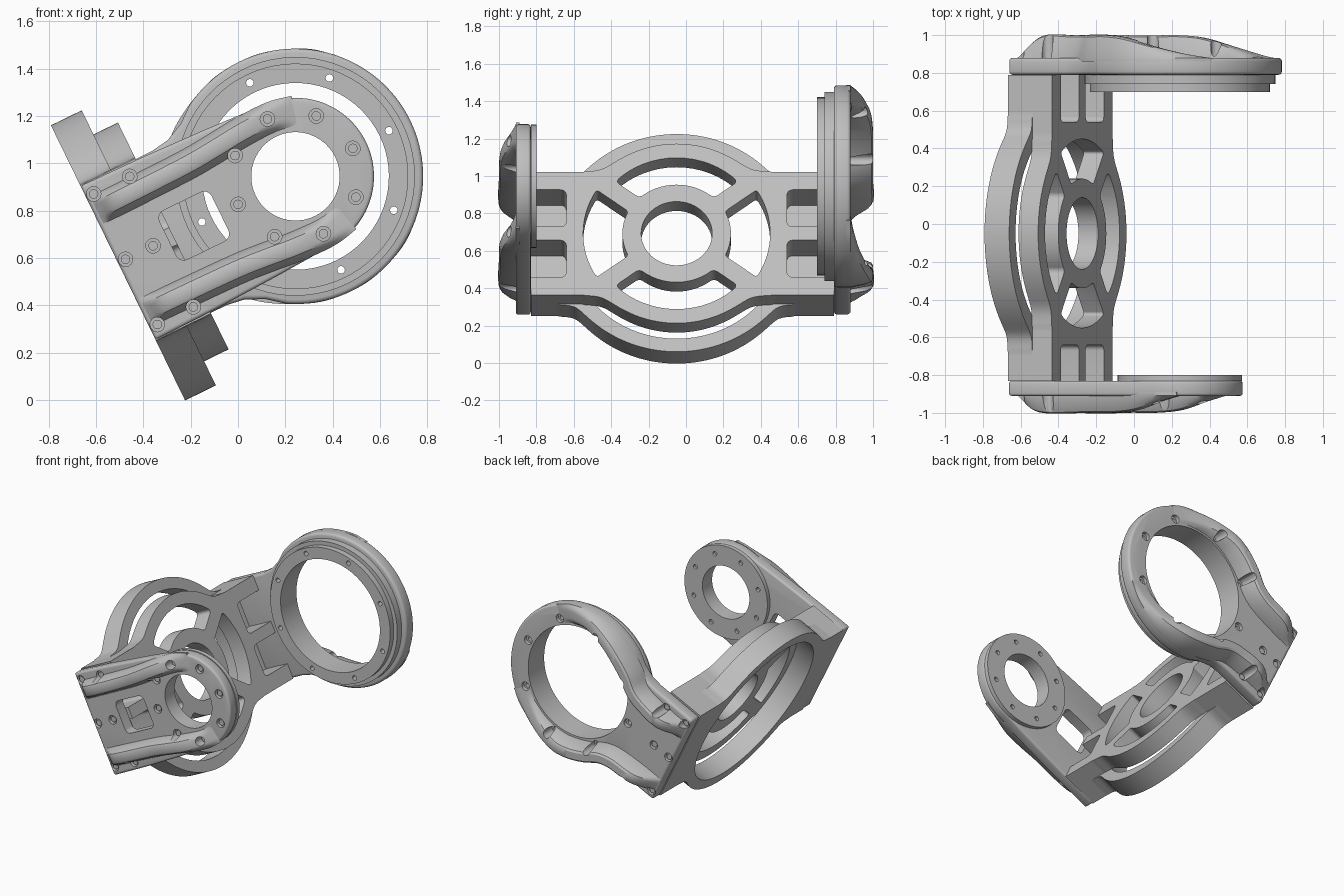
import bpy, bmesh
from math import sin, cos, asin, sqrt, radians, pi
from mathutils import Matrix, Vector

if "Cube" in bpy.data.objects:
    bpy.data.objects.remove(bpy.data.objects["Cube"])

# Local frame: X runs from the base to the bearing rings, whose axis is the origin
TILT = Matrix.Translation((0.243, 0, 0.945)) @ Matrix.Rotation(radians(-26), 4, 'Y')
BASE_Y = -0.05
BACK, STEP, FACE = -0.835, -0.69, -0.575

metal = bpy.data.materials.new("grey_metal")
metal.use_nodes = True
metal.diffuse_color = (0.52, 0.52, 0.52, 1)
metal.node_tree.nodes["Principled BSDF"].inputs["Base Color"].default_value = (0.52, 0.52, 0.52, 1)
parts = []


def add_prism(bm, pts, lo, hi, axis, rounding=0):
    """Extrude a 2D outline along local X or Y."""
    def place(p, h):
        return Vector((h, p[0], p[1])) if axis == 'X' else Vector((p[0], h, p[1]))
    a = [bm.verts.new(place(p, lo)) for p in pts]
    b = [bm.verts.new(place(p, hi)) for p in pts]
    n = len(pts)
    faces = [bm.faces.new(a), bm.faces.new(b[::-1])]
    faces += [bm.faces.new((a[i], b[i], b[(i + 1) % n], a[(i + 1) % n])) for i in range(n)]
    bmesh.ops.recalc_face_normals(bm, faces=faces)
    if rounding:
        edges = [bm.edges.get((a[i], b[i])) for i in range(n)]
        edges = [e for e in edges if e.calc_face_angle() > 0.7]
        bmesh.ops.bevel(bm, geom=edges, offset=rounding, segments=5,
                        profile=0.5, affect='EDGES', clamp_overlap=True)


def new_object(name, bm):
    mesh = bpy.data.meshes.new(name)
    bm.to_mesh(mesh)
    bm.free()
    mesh.materials.append(metal)
    obj = bpy.data.objects.new(name, mesh)
    obj.matrix_world = TILT
    bpy.context.collection.objects.link(obj)
    return obj


def bake(obj):
    bpy.context.view_layer.update()
    graph = bpy.context.evaluated_depsgraph_get()
    mesh = bpy.data.meshes.new_from_object(obj.evaluated_get(graph))
    obj.modifiers.clear()
    obj.data = mesh


def solid(name, prisms, bevel=0):
    bm = bmesh.new()
    for p in prisms:
        add_prism(bm, *p)
    obj = new_object(name, bm)
    if bevel:
        mod = obj.modifiers.new("soft_edges", 'BEVEL')
        mod.width, mod.segments, mod.angle_limit = bevel, 3, 1.0
        bake(obj)
    parts.append(obj)
    return obj


def cut(obj, prisms):
    bm = bmesh.new()
    for p in prisms:
        add_prism(bm, *p)
    cutter = new_object("cutter", bm)
    cutter.hide_render = True
    mod = obj.modifiers.new("cut", 'BOOLEAN')
    mod.operation, mod.solver, mod.object = 'DIFFERENCE', 'EXACT', cutter
    bake(obj)
    bpy.data.objects.remove(cutter)


def circle(x, y, r, n=24):
    return [(x + r * cos(2 * pi * i / n), y + r * sin(2 * pi * i / n)) for i in range(n)]


def rect(x0, x1, y0, y1):
    return [(x0, y0), (x1, y0), (x1, y1), (x0, y1)]


def base_outline(r, half=0.365, k=0.05):
    """Rectangular base blended into a round flange."""
    y0, y1, n = -0.83, 0.79, 100
    top = []
    for i in range(n + 1):
        y = y0 + (y1 - y0) * i / n
        c = sqrt(max(r * r - (y - BASE_Y) ** 2, 0))
        d = c - half
        v = half if d < -0.2 else (c + half + sqrt(d * d + k * k)) / 2
        top.append((y, v))
    return top + [(y, -v) for y, v in reversed(top)]


def arm_outline(neck, r, start):
    """Neck points followed by an arc round the bearing, mirrored."""
    n = 40
    half = neck + [(r * cos(radians(start * (1 - i / n))), r * sin(radians(start * (1 - i / n))))
                   for i in range(n)]
    return half + [(r, 0)] + [(u, -v) for u, v in reversed(half)]


def sector(mid, spread, r0, r1, spoke=0.05, n=16):
    """Opening between two straight spokes."""
    pts = []
    for r, s in ((r1, 1), (r0, -1)):
        lim = radians(spread) - asin(spoke / r)
        for i in range(n + 1):
            t = radians(mid) + s * lim * (2 * i / n - 1)
            pts.append((BASE_Y + r * cos(t), r * sin(t)))
    return pts


def spline(path, steps=6):
    """Smooth curve through the path points."""
    p = [Vector(q) for q in path]
    p = [2 * p[0] - p[1]] + p + [2 * p[-1] - p[-2]]
    out = []
    for a, b, c, d in zip(p, p[1:], p[2:], p[3:]):
        for i in range(steps):
            t = i / steps
            out.append(0.5 * (2 * b + (c - a) * t + (2 * a - 5 * b + 4 * c - d) * t * t
                              + (3 * b - a - 3 * c + d) * t ** 3))
    return out + [p[-2]]


def rib(name, path, y, side, mirror, wide=0.07):
    """Raised rib following (x, z, height) points on an arm."""
    bm, rows = bmesh.new(), []
    pts = spline(path)
    section = [(-1, -0.02, 0), (-1, 0, 0), (-0.75, 0, 0.65), (-0.55, 0, 0.93), (-0.35, 0, 1)]
    section += [(-a, b, c) for a, b, c in reversed(section)]
    for i, p in enumerate(pts):
        d = pts[min(i + 1, len(pts) - 1)] - pts[max(i - 1, 0)]
        n = Vector((-d.y, d.x)).normalized()
        h = max(p.z, 0)
        rows.append([bm.verts.new((p.x + n.x * a * wide, y + side * (b + c * h - 0.001),
                                   mirror * (p.y + n.y * a * wide))) for a, b, c in section])
    m = len(section)
    for r, q in zip(rows, rows[1:]):
        for j in range(m):
            bm.faces.new((r[j], r[(j + 1) % m], q[(j + 1) % m], q[j]))
    bm.faces.new(rows[0])
    bm.faces.new(rows[-1][::-1])
    bmesh.ops.recalc_face_normals(bm, faces=bm.faces)
    obj = new_object(name, bm)
    parts.append(obj)
    return obj


# Base: hollow round flange at the back, spoked web in front
pockets = [(rect(y0, y1, z0, z0 + 0.22), -0.765, -0.4, 'X', 0.03)
           for y0, y1 in ((-0.95, -0.64), (0.54, 0.95)) for z0 in (-0.26, 0.04)]
flange = solid("base_flange", [(base_outline(0.645), BACK, STEP, 'X')])
cut(flange, [(circle(BASE_Y, 0, 0.57, 72), -0.95, -0.5, 'X')])
cut(flange, pockets)

web = solid("base_web", [(base_outline(0.53), STEP, FACE, 'X')])
holes = [(circle(BASE_Y, 0, 0.19, 48), -0.9, -0.4, 'X')]
for mid, spread, outer in ((0, 37, 0.5), (180, 37, 0.5), (90, 53, 0.45), (270, 53, 0.45)):
    holes.append((sector(mid, spread, 0.29, outer), -0.9, -0.4, 'X', 0.025))
cut(web, holes)
cut(web, pockets)

# Arms: plate, bearing rings, edge ribs and screws
mount_screws = [(-0.8, 0), (-0.67, 0)] + [(u, s * 0.307) for u in (-0.8, -0.63) for s in (1, -1)]


def ring_spots(r):
    return [(r * cos(k * pi / 4), r * sin(k * pi / 4)) for k in range(8)]


def bore(spots, r, lo, hi):
    return [(circle(u, v, r, 16), lo, hi, 'Y') for u, v in spots]


# Small front arm
small_neck = [(BACK, 0.362), (-0.55, 0.357), (-0.25, 0.345)]
small_arm = solid("small_arm", [(arm_outline(small_neck, 0.332, 92), -0.91, -0.83, 'Y')], 0.014)
cut(small_arm, [(circle(0, 0, 0.187, 48), -1.1, -0.7, 'Y'),
                (rect(-0.6, -0.355, -0.115, 0.115), -1.1, -0.7, 'Y', 0.035)])
small_pad = solid("small_bearing_pad", [(circle(0, 0, 0.33, 64), -0.83, -0.80, 'Y')])
cut(small_pad, [(circle(0, 0, 0.187, 48), -1.1, -0.7, 'Y')])
cut(small_pad, bore(ring_spots(0.27), 0.016, -0.82, -0.7))
small_path = [(-0.82, 0.24, 0), (-0.7, 0.24, 0.088), (-0.4, 0.245, 0.09), (-0.26, 0.255, 0.09),
              (-0.12, 0.268, 0.075), (0.02, 0.27, 0.03), (0.12, 0.25, 0)]
small_spots = mount_screws + ring_spots(0.27)
small_ribs = [rib("small_arm_rib", small_path, -0.91, -1, m, 0.065) for m in (1, -1)]
for part in [small_arm] + small_ribs:
    cut(part, bore(small_spots, 0.031, -1.1, -0.885))
solid("small_arm_screws", bore(small_spots, 0.02, -0.9, -0.88))

# Large rear arm
large_neck = [(BACK, 0.362), (-0.5, 0.362), (-0.42, 0.374), (-0.34, 0.412)]
large_arm = solid("large_arm", [(arm_outline(large_neck, 0.54, 120), 0.79, 0.88, 'Y')], 0.018)
cut(large_arm, [(circle(0, 0, 0.395, 72), 0.5, 1.2, 'Y')])
cut(large_arm, bore(ring_spots(0.44), 0.016, 0.6, 1.1))
for name, r, lo, hi in (("outer_pilot_ring", 0.505, 0.74, 0.79), ("inner_pilot_ring", 0.477, 0.70, 0.74)):
    ring = solid(name, [(circle(0, 0, r, 72), lo, hi, 'Y')])
    cut(ring, [(circle(0, 0, 0.395, 72), 0.5, 1.2, 'Y')])
    cut(ring, bore(ring_spots(0.44), 0.016, 0.6, 1.1))
large_path = [(-0.82, 0.25, 0), (-0.68, 0.25, 0.115), (-0.5, 0.265, 0.12), (-0.4, 0.3, 0.12),
              (-0.31, 0.37, 0.12), (-0.2, 0.43, 0.12), (-0.08, 0.468, 0.105), (0.08, 0.468, 0.06),
              (0.24, 0.411, 0.02), (0.336, 0.336, 0)]
large_ribs = [rib("large_arm_rib", large_path, 0.88, 1, m, 0.066) for m in (1, -1)]
for part in [large_arm] + large_ribs:
    cut(part, bore(mount_screws + ring_spots(0.44), 0.03, 0.855, 1.1))
solid("large_arm_screws", bore(mount_screws, 0.02, 0.85, 0.87))

# Smooth curved surfaces, keep machined edges crisp
bpy.ops.object.select_all(action='DESELECT')
for obj in parts:
    obj.select_set(True)
bpy.context.view_layer.objects.active = parts[0]
bpy.ops.object.shade_smooth_by_angle(angle=radians(32))
